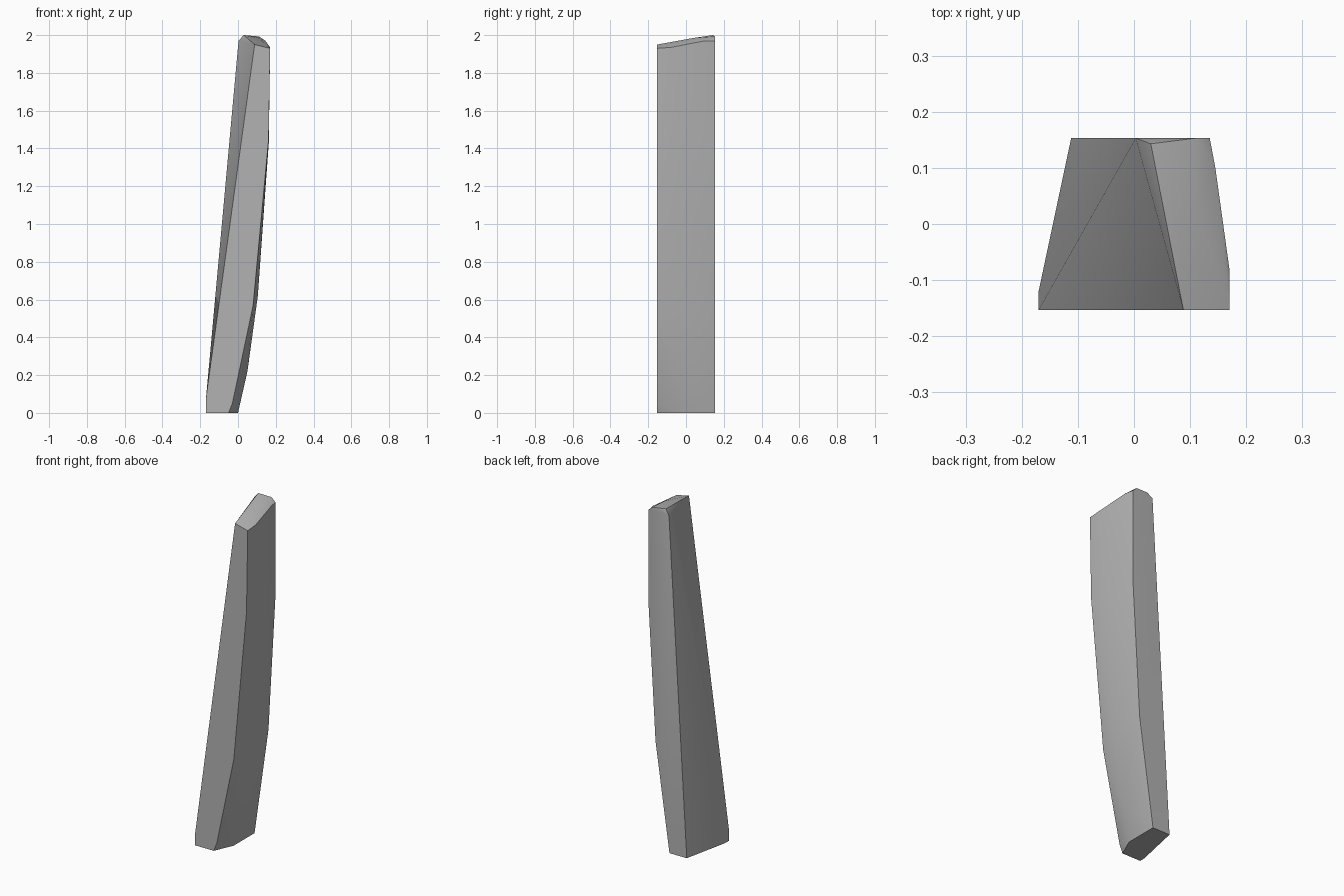
import bpy
import bmesh
from math import radians

cube = bpy.data.objects.get("Cube")
if cube:
    bpy.data.objects.remove(cube, do_unlink=True)

FRONT, BACK = -0.153, 0.153

# Bowed right side: (x, z) profiles for the front edge, the middle and the back edge
profiles = [
    (FRONT, [(-0.05, 0), (-0.03, 0.05), (0.08, 0.57), (0.162, 1.45), (0.17, 1.93)]),
    (-0.04, [(0, 0), (0.05, 0.22), (0.105, 0.62), (0.163, 1.43)]),
    (BACK, [(0, 0), (0.09, 0.63), (0.135, 1.42), (0.135, 1.97)]),
]
points = [(x, y, z) for y, profile in profiles for x, z in profile]

# Twisted left side
points += [(-0.17, FRONT, 0), (-0.17, FRONT, 0.07), (-0.17, -0.12, 0),
           (-0.112, BACK, 0), (0.003, BACK, 1.97), (0.088, FRONT, 1.95)]

# Sloping chipped top
points += [(0.17, -0.08, 1.935), (0.11, 0.04, 1.985), (0.11, BACK, 1.993),
           (0.03, 0.143, 2.0), (0.145, 0.1, 1.97)]

# The solid is convex, so its faces wrap the corner points
bm = bmesh.new()
for p in points:
    bm.verts.new(p)
hull = bmesh.ops.convex_hull(bm, input=bm.verts)
loose = {v for v in hull["geom_interior"] + hull["geom_unused"]
         if isinstance(v, bmesh.types.BMVert)}
bmesh.ops.delete(bm, geom=list(loose), context="VERTS")
bmesh.ops.dissolve_limit(bm, angle_limit=radians(0.5), verts=bm.verts, edges=bm.edges)
bmesh.ops.recalc_face_normals(bm, faces=bm.faces)

mesh = bpy.data.meshes.new("curved_plank")
bm.to_mesh(mesh)
bm.free()
plank = bpy.data.objects.new("curved_plank", mesh)
bpy.context.collection.objects.link(plank)

# Plain grey
grey = bpy.data.materials.new("grey")
grey.use_nodes = True
colour = (0.45, 0.45, 0.45, 1)
grey.diffuse_color = colour
grey.node_tree.nodes["Principled BSDF"].inputs["Base Color"].default_value = colour
mesh.materials.append(grey)

# Soft shading across the sides, sharp corners
bpy.ops.object.select_all(action="DESELECT")
plank.select_set(True)
bpy.context.view_layer.objects.active = plank
bpy.ops.object.shade_smooth_by_angle(angle=radians(30))
